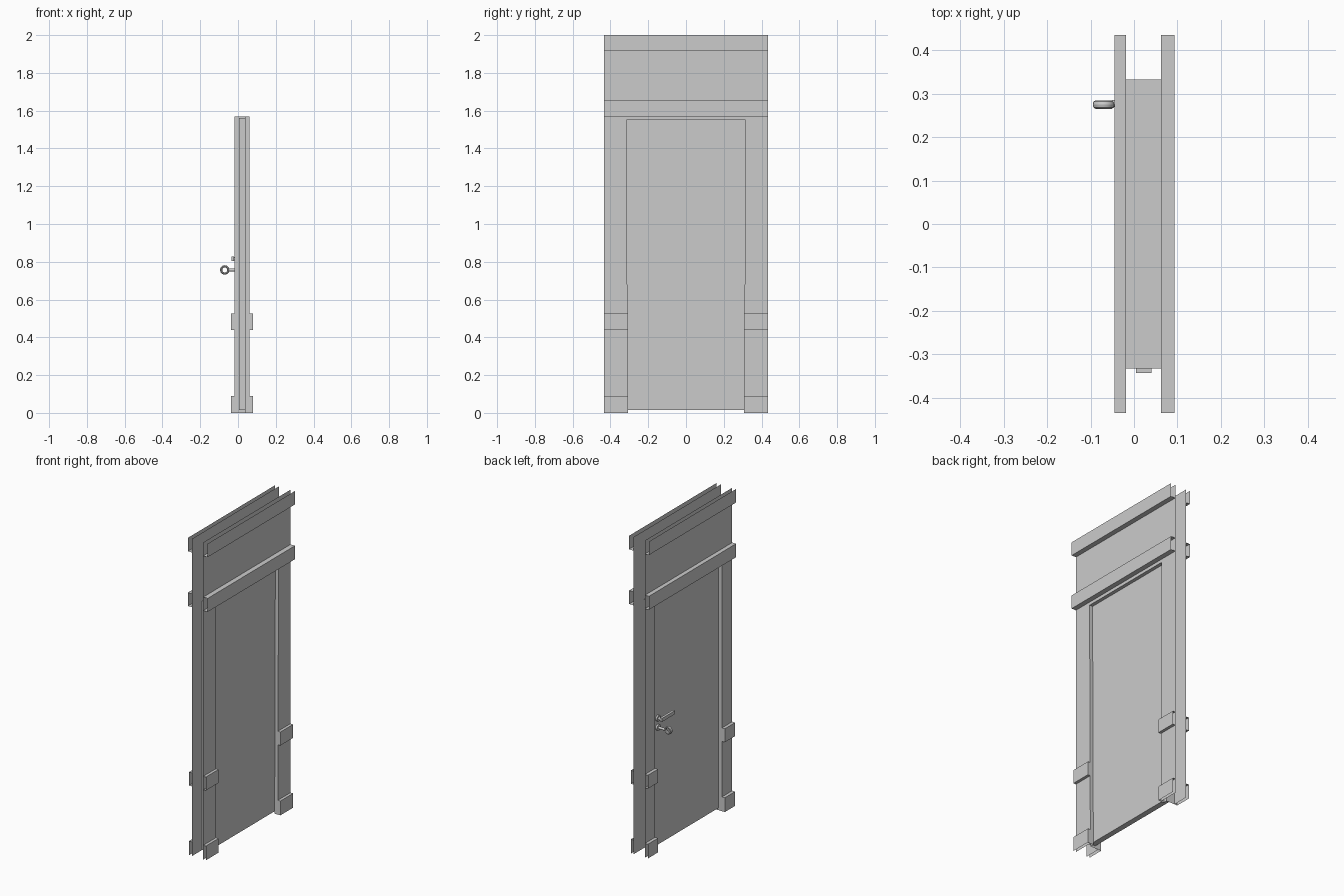
import bpy, bmesh, math
from mathutils import Vector, Matrix

cube = bpy.data.objects.get("Cube")
if cube:
    bpy.data.objects.remove(cube, do_unlink=True)

GREY = (0.6, 0.6, 0.6, 1)
mat = bpy.data.materials.new("plain grey")
mat.use_nodes = True
mat.diffuse_color = GREY
mat.node_tree.nodes["Principled BSDF"].inputs["Base Color"].default_value = GREY

# Main dimensions
BACK, STOP, FRONT = -0.018, 0.04, 0.062     # wall faces and door stop along x
BAND_BACK, BAND_FRONT = -0.045, 0.093       # projecting bands
BLOCK_BACK, BLOCK_FRONT = -0.038, 0.08      # projecting blocks
EDGE, REBATE, HEAD, SOFFIT = 0.435, 0.333, 1.57, 1.55
OPEN_TOP, OPEN_BASE = 0.315, 0.308


def finish(name, bm):
    mesh = bpy.data.meshes.new(name)
    bm.to_mesh(mesh)
    bm.free()
    mesh.materials.append(mat)
    obj = bpy.data.objects.new(name, mesh)
    bpy.context.collection.objects.link(obj)
    return obj


def sheet(name, start, end):
    """Open strip of quads between two matching outlines."""
    bm = bmesh.new()
    a = [bm.verts.new(p) for p in start]
    b = [bm.verts.new(p) for p in end]
    for i in range(len(a) - 1):
        bm.faces.new((a[i], a[i + 1], b[i + 1], b[i]))
    return finish(name, bm)


def box(name, xs, ys, zs, open_sides=()):
    """Box between ranges; faces pointing along open_sides are left out."""
    bm = bmesh.new()
    bmesh.ops.create_cube(bm, size=1)
    gone = [f for f in bm.faces
            if any(f.normal.dot(Vector(d)) > 0.9 for d in open_sides)]
    bmesh.ops.delete(bm, geom=gone, context='FACES')
    for v in bm.verts:
        v.co = [sum(r) / 2 + c * abs(r[1] - r[0]) for r, c in zip((xs, ys, zs), v.co)]
    return finish(name, bm)


def rod(name, x0, x1, y, z, r0, r1, sides=16):
    """Round rod along x."""
    bm = bmesh.new()
    place = Matrix.Translation(((x0 + x1) / 2, y, z)) @ Matrix.Rotation(math.pi / 2, 4, 'Y')
    bmesh.ops.create_cone(bm, cap_ends=True, segments=sides, radius1=r0, radius2=r1,
                          depth=abs(x1 - x0), matrix=place)
    return finish(name, bm)


# Wall panels above the door
for label, x, bottom in (("back", BACK, HEAD), ("front", FRONT, SOFFIT)):
    sheet(label + "_head_panel", [(x, -EDGE, bottom), (x, -EDGE, 2)],
          [(x, EDGE, bottom), (x, EDGE, 2)])

# Rebated head lining
sheet("head_lining", [(BACK, -REBATE, HEAD), (FRONT, -REBATE, HEAD)],
      [(BACK, REBATE, HEAD), (FRONT, REBATE, HEAD)])
stop = ((STOP, HEAD), (STOP, SOFFIT), (FRONT, SOFFIT))
sheet("head_stop", [(x, -OPEN_TOP, z) for x, z in stop],
      [(x, OPEN_TOP, z) for x, z in stop])

# Rebated side jambs, open at their outer edge
for label, s in (("left", 1), ("right", -1)):
    def plan(z, opening):
        return [(x, s * y, z) for x, y in (
            (BACK, EDGE), (BACK, REBATE), (STOP, REBATE),
            (STOP, opening), (FRONT, opening), (FRONT, EDGE))]
    sheet(label + "_jamb", plan(0, OPEN_BASE), plan(HEAD, OPEN_TOP))

# Projecting bands and blocks on both wall faces, open towards the wall and at the ends
ends = [(0, 1, 0), (0, -1, 0)]
for label, wall, band, block, inner, d in (
        ("back", BACK, BAND_BACK, BLOCK_BACK, REBATE, 1),
        ("front", FRONT, BAND_FRONT, BLOCK_FRONT, OPEN_BASE, -1)):
    to_wall = (d, 0, 0)
    box(label + "_top_band", (band, wall), (-EDGE, EDGE), (1.915, 2),
        ends + [to_wall, (0, 0, 1)])
    box(label + "_lintel_band", (band, wall), (-EDGE, EDGE), (HEAD, 1.655),
        ends + [to_wall])
    for s in (1, -1):
        outer = (0, s, 0)
        box(label + "_middle_block", (block, wall), (s * inner, s * EDGE), (0.44, 0.525),
            [to_wall, outer])
        box(label + "_base_block", (block, wall), (s * inner, s * EDGE), (0, 0.09),
            [to_wall, outer, (0, 0, -1)])

# Door leaf
DOOR_BACK = 0.005
box("door_leaf", (DOOR_BACK, STOP), (-0.343, 0.325), (0.015, 1.562))

# Lever handle
LOCK_Y, LEVER_Z, KEY_Z = 0.278, 0.815, 0.757
handle_parts = [
    rod("lever_rosette", DOOR_BACK, -0.006, LOCK_Y, LEVER_Z, 0.019, 0.019),
    rod("lever_neck", DOOR_BACK, -0.03, LOCK_Y, LEVER_Z, 0.009, 0.009),
    rod("key_rosette", DOOR_BACK, -0.006, LOCK_Y, KEY_Z, 0.019, 0.019),
    rod("key_stem", DOOR_BACK, -0.05, LOCK_Y, KEY_Z, 0.008, 0.008),
]
lever = box("lever", (-0.035, -0.02), (0.16, 0.288), (0.805, 0.827))

# Ring-shaped key bow
bpy.ops.mesh.primitive_torus_add(major_segments=20, minor_segments=8, major_radius=0.019,
                                 minor_radius=0.006, location=(-0.07, LOCK_Y - 0.003, KEY_Z),
                                 rotation=(math.pi / 2, 0, 0))
bow = bpy.context.object
bow.name = "key_bow"
bow.scale.z = 1.6
bow.data.materials.append(mat)

# Smooth the round fittings
bpy.ops.object.select_all(action='DESELECT')
for obj in handle_parts + [bow]:
    obj.select_set(True)
bpy.ops.object.shade_smooth_by_angle(angle=math.radians(40))
